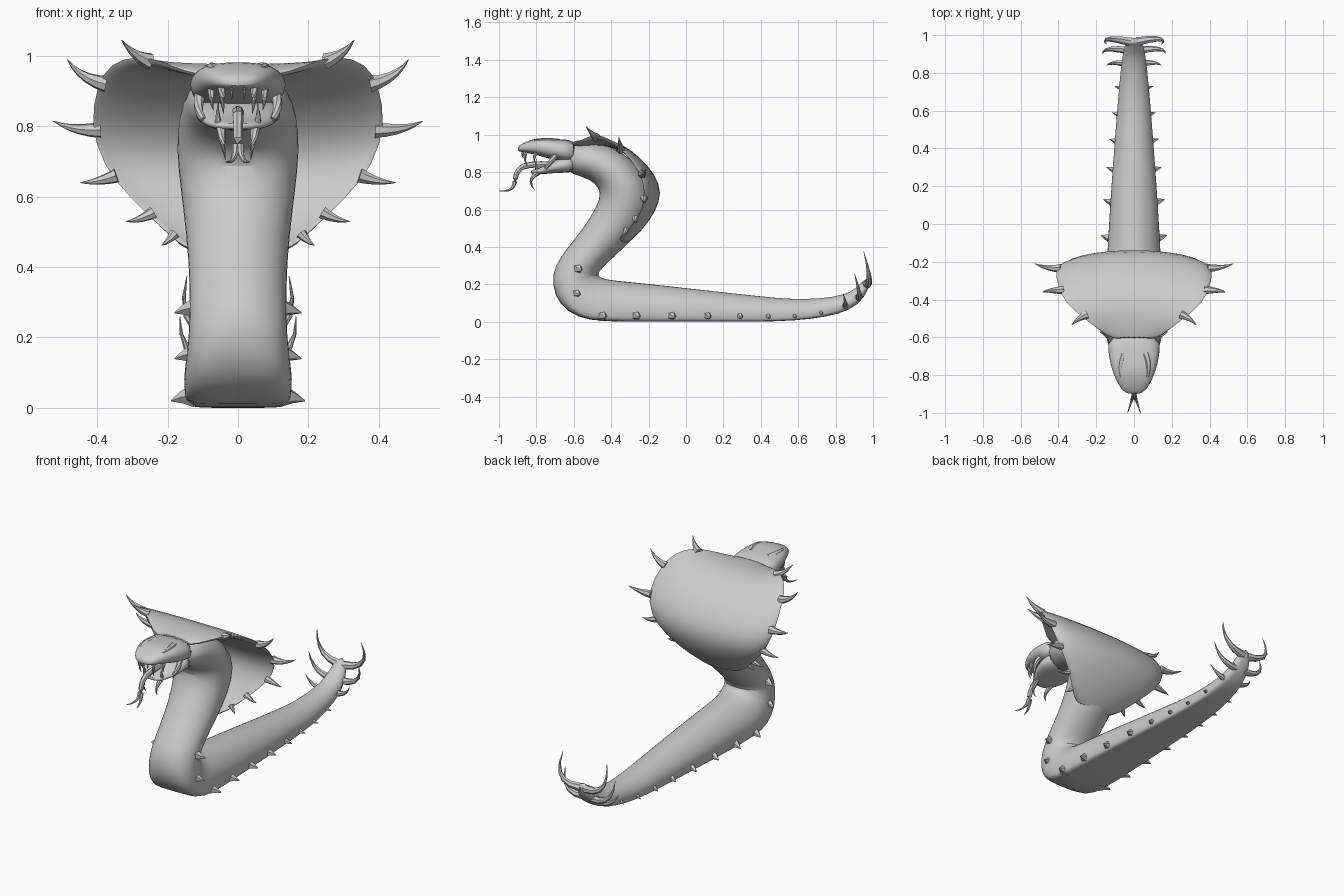
import bpy
import bmesh
from math import sin, cos, pi, copysign
from mathutils import Vector

cube = bpy.data.objects.get("Cube")
if cube:
    bpy.data.objects.remove(cube, do_unlink=True)

grey = bpy.data.materials.new("plain_grey")
grey.use_nodes = True
COLOUR = (0.6, 0.6, 0.6, 1)
grey.diffuse_color = COLOUR
grey.node_tree.nodes["Principled BSDF"].inputs["Base Color"].default_value = COLOUR


def loft(name, rings, subdivide=0):
    """Skin closed rings of points and cap both ends."""
    bm = bmesh.new()
    loops = [[bm.verts.new(p) for p in ring] for ring in rings]
    for a, b in zip(loops, loops[1:]):
        n = len(a)
        for i in range(n):
            j = (i + 1) % n
            bm.faces.new((a[i], a[j], b[j], b[i]))
    bm.faces.new(loops[0])
    bm.faces.new(loops[-1][::-1])
    bmesh.ops.recalc_face_normals(bm, faces=bm.faces)
    mesh = bpy.data.meshes.new(name)
    bm.to_mesh(mesh)
    bm.free()
    mesh.materials.append(grey)
    obj = bpy.data.objects.new(name, mesh)
    bpy.context.collection.objects.link(obj)
    if subdivide:
        mod = obj.modifiers.new("smooth_skin", "SUBSURF")
        mod.levels = mod.render_levels = subdivide
    bpy.ops.object.select_all(action="DESELECT")
    obj.select_set(True)
    bpy.context.view_layer.objects.active = obj
    bpy.ops.object.shade_smooth_by_angle(angle=0.8)
    return obj


def power(value, p):
    return copysign(abs(value) ** p, value)


def spike(name, base, bend, tip, radius, end=0.05, sides=7, steps=5):
    """Curved tapering horn through three control points."""
    base, bend, tip = Vector(base), Vector(bend), Vector(tip)
    rings = []
    for i in range(steps + 1):
        t = i / steps
        centre = base * (1 - t) ** 2 + bend * 2 * t * (1 - t) + tip * t * t
        along = (bend - base) * (1 - t) + (tip - bend) * t
        turn = along.to_track_quat("Z", "Y")
        r = radius * (1 - (1 - end) * t)
        rings.append([centre + turn @ Vector((r * cos(k * 2 * pi / sides),
                                              r * sin(k * 2 * pi / sides), 0))
                      for k in range(sides)])
    return loft(name, rings)


def pair(name, *points, **options):
    """The same horn on the left (+x) and the right."""
    *path, radius = points
    for label, s in (("left", 1), ("right", -1)):
        spike(f"{name}_{label}", *[(s * x, y, z) for x, y, z in path], radius, **options)


# Body: belly y z, back y z, half width, flatness of the belly
BODY = [
    (-.66, .80, -.62, .965, .125, 0), (-.55, .775, -.50, .97, .15, 0),
    (-.485, .74, -.34, .92, .17, 0), (-.455, .69, -.2, .78, .178, 0),
    (-.475, .62, -.17, .62, .165, 0), (-.55, .50, -.25, .47, .148, 0),
    (-.64, .39, -.37, .36, .14, 0), (-.705, .30, -.45, .285, .14, 0),
    (-.72, .2, -.475, .25, .14, .2), (-.68, .09, -.45, .235, .148, .5),
    (-.58, .02, -.42, .228, .155, .9), (-.45, .0, -.36, .22, .155, 1),
    (-.2, .0, -.2, .205, .145, 1), (.1, .0, .1, .17, .128, 1),
    (.4, .0, .4, .137, .106, 1), (.58, .005, .57, .12, .092, 1),
    (.75, .025, .73, .125, .078, .8), (.88, .06, .84, .143, .066, .5),
    (.96, .13, .91, .175, .053, .2), (.995, .23, .965, .24, .03, 0),
]
SIDES = 20
rings = []
for vy, vz, dy, dz, w, flat in BODY:
    ring = []
    for k in range(SIDES):
        a = 2 * pi * k / SIDES
        p = 1 - .55 * flat if cos(a) > 0 else 1
        t = ((1 - power(cos(a), p)) / 2) ** (1 + .6 * flat)
        ring.append((w * power(sin(a), p), vy + (dy - vy) * t, vz + (dz - vz) * t))
    rings.append(ring)
loft("body", rings, 1)

# Hood: spine y z, then rim x y z
HOOD = [
    (-.62, .965, .11, -.62, .94), (-.53, .975, .19, -.56, .975),
    (-.44, .98, .285, -.49, 1.01), (-.34, .95, .37, -.42, .985),
    (-.25, .885, .405, -.34, .92), (-.165, .79, .425, -.25, .81),
    (-.125, .69, .39, -.22, .69), (-.165, .58, .305, -.24, .59),
    (-.24, .48, .215, -.29, .51), (-.34, .39, .13, -.38, .43),
]
STEPS = 12
rings = []
for cy, cz, rx, ry, rz in HOOD:
    inward = Vector((0, -.48 - cy, .7 - cz)).normalized()

    def across(i, depth):
        a = pi * (i / STEPS - .5)
        k = 1 - cos(a)
        point = Vector((rx * sin(a), cy + (ry - cy) * k, cz + (rz - cz) * k))
        return point + inward * depth * cos(a) ** .6

    rings.append([across(i, 0) for i in range(STEPS + 1)]
                 + [across(i, .035) for i in range(STEPS - 1, 0, -1)])
loft("hood", rings, 1)

# Horns around the hood rim
RIM = [
    ((.25, -.48, .985), (.30, -.5, 1.0), (.33, -.535, 1.045), .024),
    ((.375, -.35, .92), (.45, -.35, .935), (.485, -.36, .99), .024),
    ((.39, -.235, .79), (.47, -.235, .785), (.525, -.21, .815), .024),
    ((.345, -.225, .66), (.40, -.22, .64), (.448, -.23, .64), .021),
    ((.24, -.27, .555), (.285, -.275, .53), (.318, -.28, .53), .018),
    ((.18, -.32, .495), (.20, -.33, .47), (.217, -.34, .462), .016),
]
for i, horn in enumerate(RIM):
    pair(f"hood_horn_{i + 1}", *horn)


# Short thorns along the belly edge and up the coil
THORNS = [(.19, -.44, .02), (.185, -.26, .02), (.175, -.07, .02), (.162, .12, .02),
          (.145, .29, .02), (.13, .44, .02), (.115, .58, .022), (.103, .72, .04),
          (.18, -.58, .14), (.18, -.57, .27)]
for i, (x, y, z) in enumerate(THORNS):
    size = .012 + x * .12
    pair(f"thorn_{i + 1}", (x - .065, y - .01, z + .015), (x - .03, y, z + .012),
         (x, y + .01, z), size, sides=5, steps=2)

# Claws at the tail tip
pair("tail_claw_upper", (.015, .965, .2), (.19, 1.0, .2), (.145, .95, .375), .024)
pair("tail_claw_middle", (.03, .92, .13), (.17, .94, .12), (.165, .9, .26), .022)
pair("tail_claw_lower", (.045, .85, .085), (.12, .86, .085), (.145, .84, .15), .019)


def head_part(name, sections):
    rings = []
    for y, w, low, high in sections:
        mid, half = (low + high) / 2, (high - low) / 2
        rings.append([(w * power(cos(a), .75), y, mid + half * power(sin(a), .75))
                      for a in (2 * pi * k / 16 for k in range(16))])
    loft(name, rings, 1)


# Head: y, half width, low z, high z
head_part("upper_head", [
    (-.58, .145, .84, .975), (-.68, .138, .862, .975), (-.74, .128, .872, .985),
    (-.80, .108, .892, .982), (-.85, .085, .902, .965), (-.885, .058, .908, .948),
    (-.90, .03, .914, .935)])
head_part("lower_jaw", [
    (-.58, .13, .795, .90), (-.68, .122, .796, .875), (-.73, .11, .792, .85),
    (-.77, .088, .788, .826), (-.81, .064, .788, .815), (-.83, .035, .793, .81)])

# Face details
pair("brow", (.06, -.69, .955), (.085, -.75, .972), (.07, -.81, .962), .024, end=.4)
pair("mouth_corner", (.1, -.69, .9), (.125, -.72, .86), (.1, -.75, .82), .018, end=.5)
pair("front_fang", (.045, -.855, .92), (.047, -.87, .87), (.04, -.85, .835), .014)
pair("side_fang", (.075, -.80, .91), (.078, -.82, .87), (.07, -.805, .845), .012)
pair("inner_fang", (.018, -.875, .92), (.018, -.88, .89), (.018, -.87, .875), .008)
pair("lower_fang", (.055, -.79, .8), (.06, -.81, .84), (.055, -.8, .87), .011)
pair("chin_barb", (.05, -.78, .805), (.045, -.86, .76), (.036, -.81, .705), .016)

# Forked tongue
spike("tongue_root", (0, -.70, .835), (0, -.80, .85), (0, -.87, .83), .018, end=.9)
spike("tongue_drop", (0, -.865, .832), (0, -.915, .81), (0, -.915, .74), .016, end=.8)
pair("tongue_fork", (.005, -.915, .75), (.008, -.92, .69), (.034, -1, .70), .012, end=.15)
